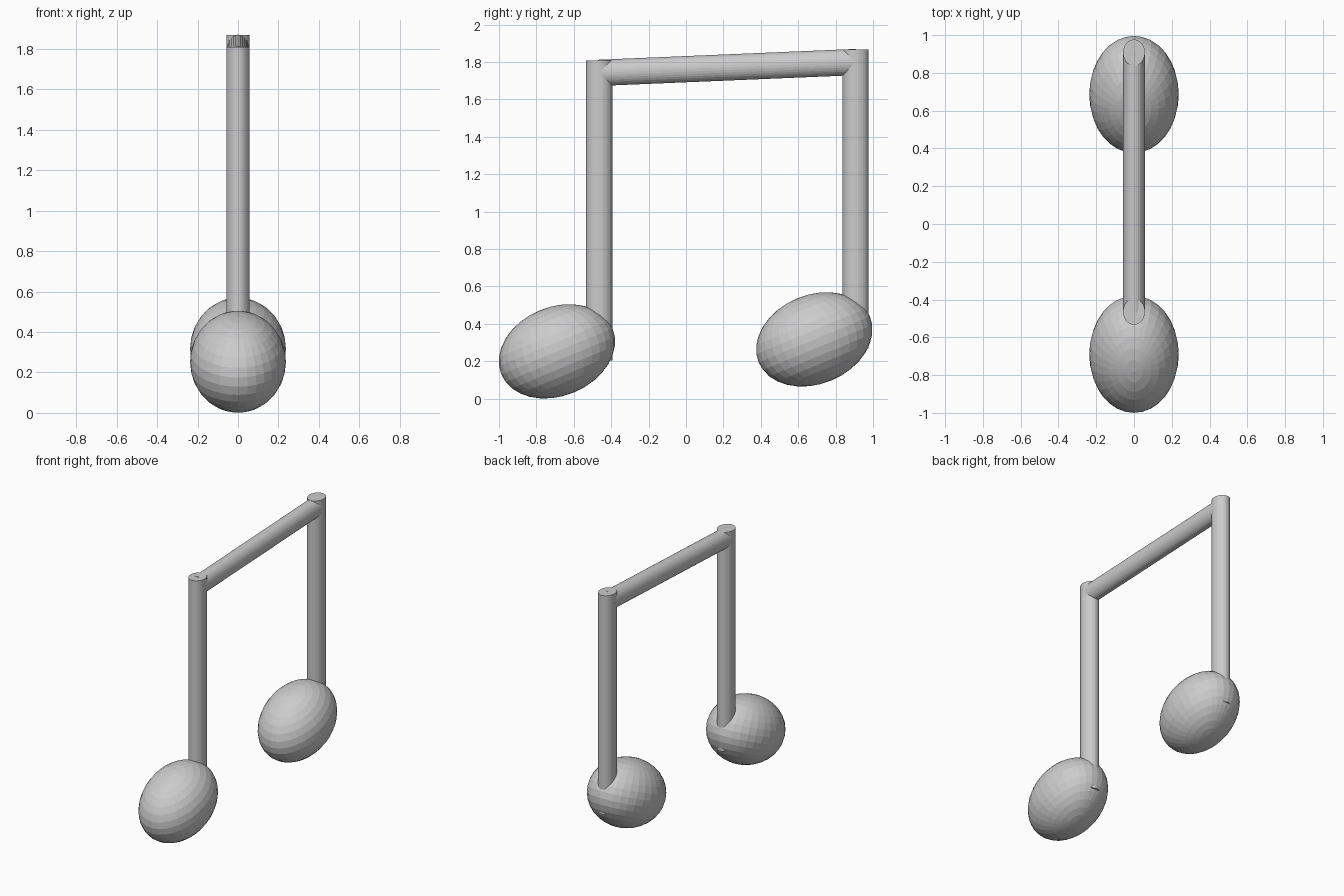
import bpy
import math

if "Cube" in bpy.data.objects:
    bpy.data.objects.remove(bpy.data.objects["Cube"])

RX, RY = 0.058, 0.07   # slightly oval tube section
TILT = math.radians(22.5)


def note_head(name, y, z):
    bpy.ops.mesh.primitive_uv_sphere_add(segments=32, ring_count=16, radius=1,
                                         location=(0, y, z), rotation=(TILT, 0, 0))
    ob = bpy.context.object
    ob.name = name
    ob.scale = (0.237, 0.322, 0.238)


def tube(name, center, length, pitch=0.0):
    bpy.ops.mesh.primitive_cylinder_add(vertices=32, radius=1, depth=1,
                                        location=center, rotation=(pitch, 0, 0))
    ob = bpy.context.object
    ob.name = name
    ob.scale = (RX, RY, length)


# Oval note heads, the rear one a little higher
note_head("front_note_head", -0.69, 0.253)
note_head("rear_note_head", 0.686, 0.317)

# Upright stems running down into the heads
for name, y, z0, z1 in (("front_stem", -0.464, 0.205, 1.808),
                        ("rear_stem", 0.907, 0.268, 1.868)):
    tube(name, (0, y, (z0 + z1) / 2), z1 - z0)

# Sloping beam joining the stem tops
y0, zb0, y1, zb1 = -0.468, 1.742, 0.911, 1.800
tube("beam", (0, (y0 + y1) / 2, (zb0 + zb1) / 2), math.hypot(y1 - y0, zb1 - zb0),
     math.atan2(zb1 - zb0, y1 - y0) - math.pi / 2)
